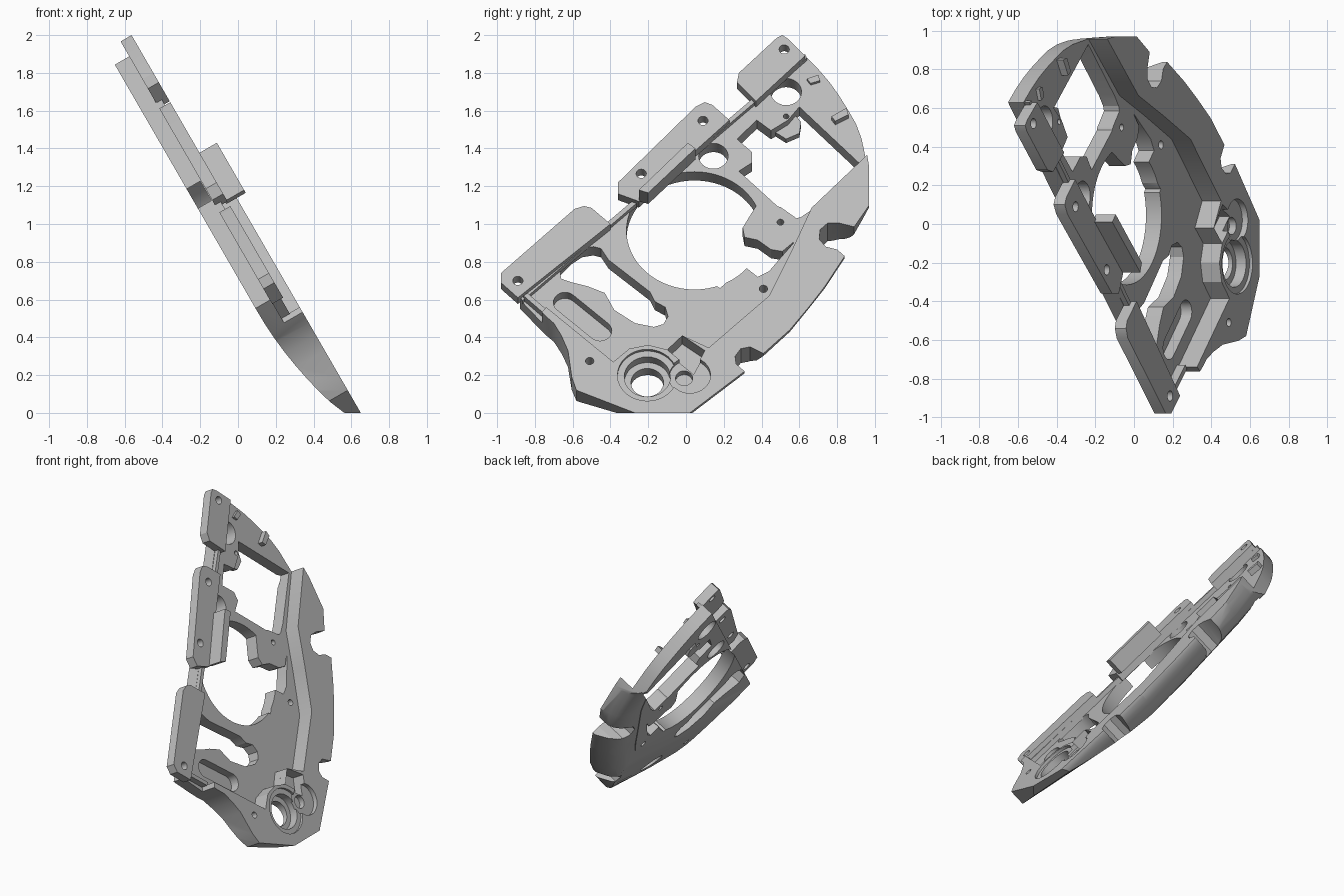
import bpy, bmesh, math
from mathutils import Vector

default = bpy.data.objects.get("Cube")
if default:
    bpy.data.objects.remove(default, do_unlink=True)

# The panel leans sixty degrees: ALONG climbs the slope, OUT leaves the face
S, C = math.sin(math.radians(60)), 0.5
SIDE, ALONG, OUT = Vector((0, 1, 0)), Vector((-C, 0, S)), Vector((S, 0, C))
BOTTOM, FLOOR, TAB, RIM = 0.357, 0.45, 0.512, 0.563

grey = bpy.data.materials.new("plain_grey")
grey.use_nodes = True
colour = (0.5, 0.5, 0.5, 1)
grey.diffuse_color = colour
grey.node_tree.nodes["Principled BSDF"].inputs["Base Color"].default_value = colour


def slope(y, z, level):
    """Side elevation position at a given level -> position on the panel."""
    return y, (z - C * level) / S


def outline(points, level):
    return [slope(y, z, level) for y, z in points]


def disc(y, z, level, radius, sides=32):
    cy, cu = slope(y, z, level)
    angles = [math.tau * i / sides for i in range(sides)]
    return [(cy + radius * math.cos(a), cu + radius * math.sin(a)) for a in angles]


def place(shape, level):
    return [SIDE * y + ALONG * u + OUT * level for y, u in shape]


def loft(name, *rings):
    """Solid through matching rings of world positions."""
    bm = bmesh.new()
    loops = [[bm.verts.new(p) for p in ring] for ring in rings]
    bm.faces.new(loops[0])
    bm.faces.new(loops[-1])
    for a, b in zip(loops, loops[1:]):
        for i in range(len(a)):
            j = (i + 1) % len(a)
            bm.faces.new((a[i], a[j], b[j], b[i]))
    bmesh.ops.recalc_face_normals(bm, faces=bm.faces)
    mesh = bpy.data.meshes.new(name)
    bm.to_mesh(mesh)
    bm.free()
    mesh.materials.append(grey)
    obj = bpy.data.objects.new(name, mesh)
    bpy.context.collection.objects.link(obj)
    return obj


def prism(name, shape, low, high):
    return loft(name, place(shape, low), place(shape, high))


def combine(target, tool, operation="DIFFERENCE"):
    tool.hide_render = True
    mod = target.modifiers.new("combine", "BOOLEAN")
    mod.operation, mod.object, mod.solver = operation, tool, "EXACT"
    bpy.context.view_layer.objects.active = target
    bpy.ops.object.modifier_apply(modifier=mod.name)
    bpy.data.objects.remove(tool, do_unlink=True)


def cut(target, shape, low=0.1, high=0.9):
    combine(target, prism("cutter", shape, low, high))


# Main panel: notched outer edge at rim height, plain arc and straight hinge line
outer_edge = [(-.74, .51), (-.70, .475), (-.66, .41), (-.625, .33), (-.605, .19),
              (-.58, .12), (-.27, 0), (.02, 0), (.31, .22), (.265, .26), (.26, .30),
              (.29, .34), (.34, .35), (.41, .315), (.55, .44), (.65, .56),
              (.735, .67), (.84, .83), (.80, .865), (.74, .88), (.705, .92),
              (.71, .97), (.75, 1.005), (.81, 1.005), (.89, .985), (.97, 1.1),
              (.97, 1.3), (.96, 1.36)]
upper_edge = [(.93, 1.45), (.90, 1.53), (.86, 1.6), (.81, 1.68), (.76, 1.75),
              (.70, 1.82), (.63, 1.89), (-.88, .60)]
panel = prism("main_panel", outline(outer_edge, RIM) + outline(upper_edge, FLOOR),
              BOTTOM, RIM)

# Domed underside towards the lower edge
rise = [(i / 12 * 1.1, BOTTOM + 0.236 * (i / 12 * 1.1) ** 2) for i in range(13)]
rise += [(1.1, 0.1), (-0.02, 0.1), (-0.02, BOTTOM - 0.001)]
rings = []
for y, start in ((-1.2, 0.363), (1.2, 0.651)):
    rings.append([SIDE * y + ALONG * (start - s) + OUT * d for s, d in rise])
combine(panel, loft("dome_cutter", *rings))

# Outer wall curls inwards under the rim; the last value is how much it does so
curl = [(-.6, -.47, 1), (.02, 0, 1), (.31, .22, 1), (.55, .44, 1), (.735, .67, 1),
        (.84, .83, 1), (.97, 1.1, .8), (.975, 1.3, .5), (1.0, 1.45, 0),
        (1.2, 2.6, 0), (-2, 2.6, 0), (-2, -.47, 0)]
rings = []
for level, inset in ((.6, -.004), (.55, -.004), (.5, .02), (.45, .045), (.41, .085),
                     (.38, .145), (.36, .22), (.3, .26)):
    shape = []
    for y, z, amount in curl:
        py, pu = slope(y, z, RIM)
        shape.append((py - .8 * inset * amount, pu + .6 * inset * amount))
    rings.append(place(shape, level))
combine(panel, loft("curl_hull", *rings), "INTERSECT")

# Flat foot on the ground
foot = [Vector((x, y, -1)) for x, y in ((-2, -2), (2, -2), (2, 2), (-2, 2))]
combine(panel, loft("foot_cutter", foot, [p + Vector((0, 0, 1)) for p in foot]))

# Lowered floor inside the raised rim
recess = [(1.1, 1.24), (.96, 1.367), (.665, 1.086), (.56, .86), (.44, .62),
          (.12, .345), (-.02, .41), (-.10, .335), (-.20, .36), (-.30, .34),
          (-.385, .27), (-.74, .56), (-.80, .49), (-1.2, .6), (-1, 1.5),
          (.3, 2.5), (1.2, 2.3)]
cut(panel, outline(recess, RIM), FLOOR)

# Large round opening with its side bay, and the upper window
cut(panel, disc(.045, .965, FLOOR, .36, 64))
bay = [(.1, .97), (.05, .75), (.18, .66), (.31, .775), (.38, .72), (.44, .75),
       (.50, .82), (.57, .9), (.4, 1.0)]
cut(panel, outline(bay, FLOOR))
window = [(.60, 1.62), (.93, 1.31), (.665, 1.075), (.585, 1.02), (.50, 1.08),
          (.28, 1.28), (.35, 1.325), (.35, 1.38), (.27, 1.45), (.375, 1.55),
          (.45, 1.495), (.54, 1.55)]
cut(panel, outline(window, FLOOR))

# Long slot with swollen ends, and the blind slot beside it
slot = [(-.67, .77), (-.61, .83), (-.55, .87), (-.49, .88), (-.45, .87), (-.41, .81),
        (-.19, .64), (-.165, .59), (-.11, .56), (-.095, .51), (-.12, .47),
        (-.17, .455), (-.27, .475), (-.38, .545), (-.43, .635), (-.52, .67),
        (-.60, .69), (-.66, .71)]
cut(panel, outline(slot, FLOOR))
ends = [slope(y, z, FLOOR) for y, z in ((-.64, .585), (-.455, .435))]
pocket = []
for k, (y, u) in enumerate(ends):
    for i in range(13):
        a = math.radians(45 + 180 * k + 15 * i)
        pocket.append((y + .062 * math.cos(a), u + .062 * math.sin(a)))
cut(panel, pocket, 0.385)

# Round bearing seat: stepped bores, side pocket and square relief
for y, radius, depth in ((-.205, .158, .545), (.02, .11, .53), (-.205, .122, .485),
                         (-.01, .045, .49), (-.205, .086, .1)):
    cut(panel, disc(y, .20, RIM, radius), depth)
relief = [(-.02, .41), (.10, .33), (.04, .22), (-.10, .335)]
cut(panel, outline(relief, RIM), .47)

# Lugs reaching into the openings
lug = [(.38, 1.11), (.33, 1.03), (.30, .98), (.31, .93), (.38, .915), (.45, .865),
       (.51, .855), (.60, .93), (.62, 1.04), (.585, 1.03), (.50, 1.09)]
combine(panel, prism("lug", outline(lug, FLOOR), BOTTOM, FLOOR), "UNION")
shelf = [(.42, 1.58), (.45, 1.5), (.53, 1.45), (.60, 1.48), (.61, 1.54), (.53, 1.63)]
combine(panel, prism("shelf", outline(shelf, 0.4), BOTTOM, 0.4), "UNION")

# Drilled holes: two wide, four small
for y, z, level, radius in ((.145, 1.36, FLOOR, .078), (.53, 1.70, FLOOR, .082),
                            (.41, .657, FLOOR, .022), (-.51, .275, RIM, .022),
                            (.50, 1.01, FLOOR, .018), (.53, 1.545, .4, .015)):
    cut(panel, disc(y, z, level, radius, 24))

# Three mounting tabs along the straight edge
tabs = {
    "upper_tab": ([(.27, 1.75), (.28, 1.80), (.48, 1.985), (.51, 2.0), (.54, 1.98),
                   (.63, 1.89), (.37, 1.65)], [(.52, 1.925)]),
    "middle_tab": ([(-.36, 1.16), (-.36, 1.22), (.05, 1.62), (.10, 1.645),
                    (.14, 1.63), (.23, 1.55), (-.25, 1.12)],
                   [(.09, 1.547), (-.237, 1.267)]),
    "lower_tab": ([(-.98, .69), (-.98, .74), (-.59, 1.08), (-.54, 1.095),
                   (-.50, 1.085), (-.40, 1.0), (-.89, .61)], [(-.89, .70)]),
}
parts = [panel]
for name, (shape, holes) in tabs.items():
    tab = prism(name, outline(shape, TAB), FLOOR - 0.005, TAB)
    for y, z in holes:
        cut(tab, disc(y, z, TAB, .027, 24))
    parts.append(tab)

# Raised bars: edge rail, ridge on the middle tab, recess lip and end stops
bars = {
    "edge_rail": ([(.63, 1.90), (-.88, .615), (-.865, .595), (.64, 1.88)], .44, .48),
    "middle_ridge": ([(-.25, 1.18), (.01, 1.43), (.05, 1.40), (-.2, 1.165)], .5, .618),
    "recess_lip": ([(-.86, .62), (-.84, .635), (-.73, .54), (-.75, .525)], .44, .5),
    "end_stop": ([(.77, 1.57), (.85, 1.615), (.86, 1.58), (.79, 1.545)], .44, .49),
    "corner_stop": ([(.64, 1.77), (.70, 1.79), (.71, 1.76), (.66, 1.745)], .44, .47),
}
for name, (shape, low, top) in bars.items():
    parts.append(prism(name, outline(shape, top), low, top))

# Smooth curved walls, crisp edges
bpy.ops.object.select_all(action="DESELECT")
for part in parts:
    part.select_set(True)
bpy.context.view_layer.objects.active = panel
bpy.ops.object.shade_smooth_by_angle(angle=math.radians(28))
